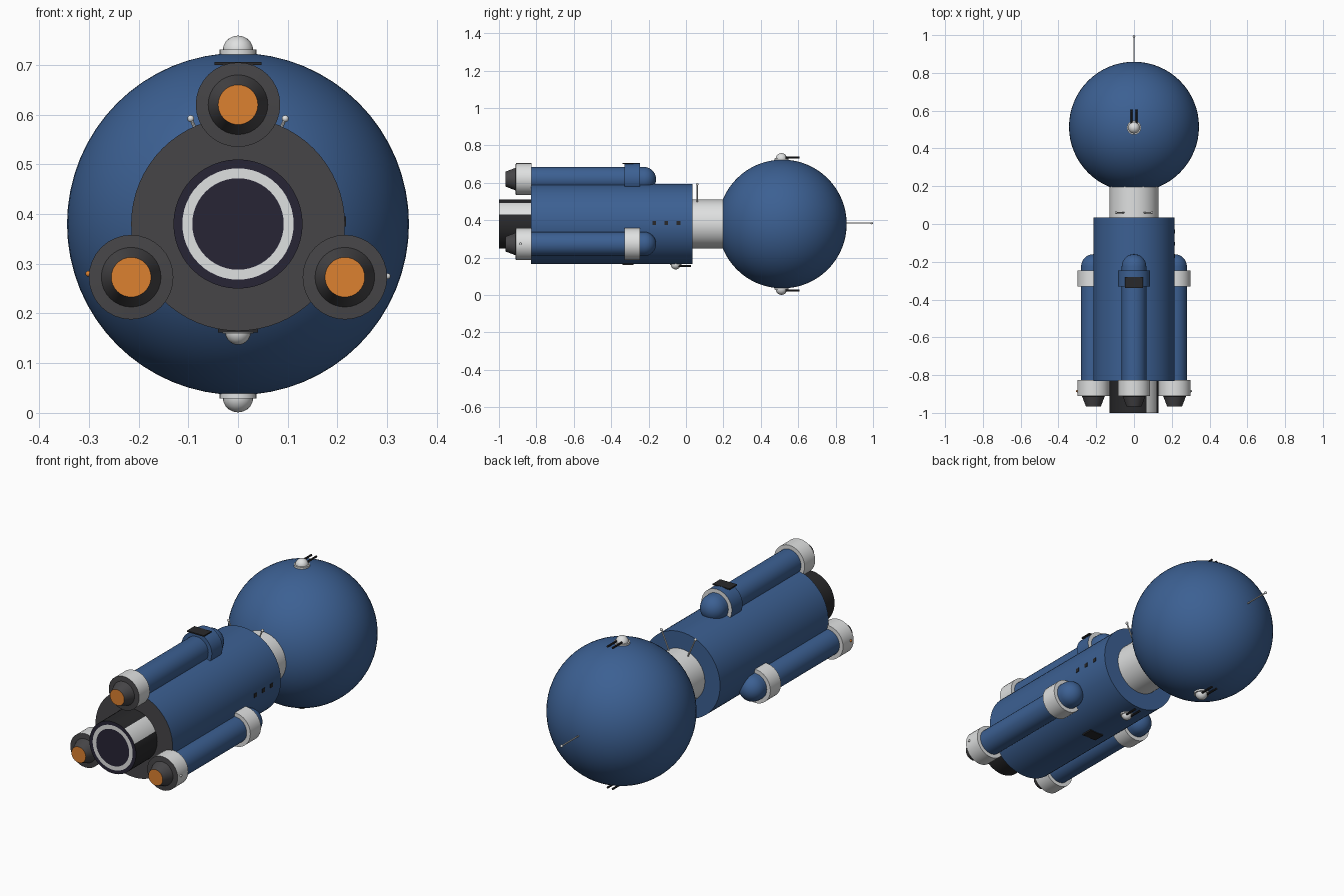
import bpy, bmesh, math
from mathutils import Vector

if "Cube" in bpy.data.objects:
    bpy.data.objects.remove(bpy.data.objects["Cube"])

ZC = 0.38  # height of the main axis


def mat(name, r, g, b):
    m = bpy.data.materials.new(name)
    m.diffuse_color = (r, g, b, 1)
    m.use_nodes = True
    m.node_tree.nodes["Principled BSDF"].inputs["Base Color"].default_value = m.diffuse_color
    return m


BLUE = mat("hull_blue", 0.045, 0.117, 0.29)
WHITE = mat("trim_white", 0.74, 0.75, 0.75)
GREY = mat("engine_grey", 0.062, 0.06, 0.064)
NAVY = mat("nozzle_navy", 0.02, 0.018, 0.035)
BLACK = mat("detail_black", 0.022, 0.022, 0.024)
ORANGE = mat("glow_orange", 0.72, 0.22, 0.03)


def finish(name, bm, mats):
    bmesh.ops.remove_doubles(bm, verts=bm.verts, dist=1e-5)
    bmesh.ops.recalc_face_normals(bm, faces=bm.faces)
    me = bpy.data.meshes.new(name)
    bm.to_mesh(me)
    bm.free()
    for m in mats:
        me.materials.append(m)
    ob = bpy.data.objects.new(name, me)
    bpy.context.collection.objects.link(ob)
    bpy.ops.object.select_all(action='DESELECT')
    ob.select_set(True)
    bpy.context.view_layer.objects.active = ob
    bpy.ops.object.shade_smooth_by_angle(angle=math.radians(35))
    return ob


def lathe(name, profile, mats, x=0, z=ZC, n=48):
    """Turn (radius, y) points about a y axis; one material per profile segment."""
    slots = list(dict.fromkeys(mats))
    bm = bmesh.new()
    rings = [[bm.verts.new((x + r * math.cos(2 * math.pi * i / n), y,
                            z + r * math.sin(2 * math.pi * i / n)))
              for i in range(n)] for r, y in profile]
    for k, m in enumerate(mats):
        for i in range(n):
            j = (i + 1) % n
            f = bm.faces.new((rings[k][i], rings[k][j], rings[k + 1][j], rings[k + 1][i]))
            f.material_index = slots.index(m)
    return finish(name, bm, slots)


def ball(name, c, r, m, seg=20):
    bm = bmesh.new()
    bmesh.ops.create_uvsphere(bm, u_segments=seg, v_segments=max(6, seg // 2), radius=r)
    bmesh.ops.translate(bm, verts=bm.verts, vec=c)
    return finish(name, bm, [m])


def rod(name, a, b, r, m, n=10):
    a, b = Vector(a), Vector(b)
    bm = bmesh.new()
    bmesh.ops.create_cone(bm, cap_ends=True, segments=n, radius1=r, radius2=r,
                          depth=(b - a).length)
    bmesh.ops.rotate(bm, verts=bm.verts,
                     matrix=Vector((0, 0, 1)).rotation_difference(b - a).to_matrix())
    bmesh.ops.translate(bm, verts=bm.verts, vec=(a + b) / 2)
    return finish(name, bm, [m])


def plate(name, c, size, m):
    bm = bmesh.new()
    bmesh.ops.create_cube(bm, size=1)
    bmesh.ops.scale(bm, verts=bm.verts, vec=size)
    bmesh.ops.translate(bm, verts=bm.verts, vec=c)
    return finish(name, bm, [m])


# Command sphere, neck and main hull
ball("command_sphere", (0, 0.515, ZC), 0.344, BLUE, 64)
lathe("neck", [(0, 0.0), (0.13, 0.0), (0.13, 0.22), (0, 0.22)], [WHITE] * 3)
lathe("main_hull", [(0, -0.83), (0.215, -0.83), (0.215, 0.035), (0, 0.035)],
      [GREY, BLUE, BLUE], n=64)

# Main nozzle: white ring on the end face, one white panel on the side
nozzle = lathe("main_nozzle", [(0, -1.0), (0.092, -1.0), (0.112, -1.0), (0.13, -1.0),
                               (0.13, -0.82), (0, -0.82)],
               [NAVY, WHITE, NAVY, BLACK, BLACK])
for p in nozzle.data.polygons:
    a = math.degrees(math.atan2(p.center.z - ZC, p.center.x))
    if abs(p.normal.y) < 0.5 and 22 < a < 60:
        p.material_index = 1

# Three boosters around the hull
for side, bx, bz in (("top", 0, 0.62), ("left", -0.215, 0.273), ("right", 0.215, 0.273)):
    dome = [(0.065 * math.cos(t * math.pi / 16), -0.225 + 0.065 * math.sin(t * math.pi / 16))
            for t in range(9)]
    lathe(side + "_booster", [(0, -0.83), (0.065, -0.83)] + dome, [BLUE] * 10, bx, bz, 32)
    lathe(side + "_booster_engine",
          [(0, -0.965), (0.04, -0.965), (0.06, -0.912), (0.085, -0.91), (0.085, -0.825),
           (0, -0.825)], [ORANGE, GREY, GREY, WHITE, WHITE], bx, bz, 32)
    band = BLUE if side == "top" else WHITE
    lathe(side + "_booster_collar",
          [(0.06, -0.33), (0.085, -0.33), (0.085, -0.253), (0.085, -0.245), (0.06, -0.245)],
          [band, band, WHITE if side != "top" else BLUE, WHITE], bx, bz, 32)

# Dark hatches and hull ports
plate("top_hatch", (0, -0.31, 0.703), (0.095, 0.06, 0.006), BLACK)
plate("belly_hatch", (0, -0.31, 0.166), (0.08, 0.06, 0.008), BLACK)
for i in range(3):
    plate(f"side_port_{i}", (0.214, -0.17 + i * 0.065, 0.385), (0.006, 0.02, 0.02), BLACK)

# Gun turrets: base disc, dome and twin barrels
for name, y, z, up, r in (("top_turret", 0.51, 0.728, 1, 0.031),
                          ("bottom_turret", 0.51, 0.032, -1, 0.031),
                          ("belly_turret", -0.055, 0.163, -1, 0.026)):
    ball(name + "_dome", (0, y, z), r, WHITE)
    rod(name + "_base", (0, y, z - up * 0.01), (0, y, z + up * 0.003), r * 1.2, WHITE, 24)
    for s in (-1, 1):
        zb = z + up * 0.008
        rod(f"{name}_barrel_{s}", (s * 0.014, y + 0.01, zb), (s * 0.014, y + r * 3.1, zb),
            0.005, BLACK)

# Antennas on the sphere and neck
rod("tail_antenna", (0, 0.84, 0.385), (0, 0.995, 0.385), 0.0035, WHITE)
ball("tail_antenna_tip", (0, 0.993, 0.385), 0.007, WHITE, 12)
for s in (-1, 1):
    rod(f"neck_antenna_{s}", (s * 0.05, 0.06, 0.49), (s * 0.095, 0.06, 0.592), 0.0035, WHITE)
    ball(f"neck_antenna_tip_{s}", (s * 0.095, 0.06, 0.592), 0.007, WHITE, 12)

# Navigation lights on the lower boosters
ball("left_light", (-0.301, -0.885, 0.28), 0.006, ORANGE, 12)
ball("right_light", (0.301, -0.885, 0.275), 0.006, WHITE, 12)
